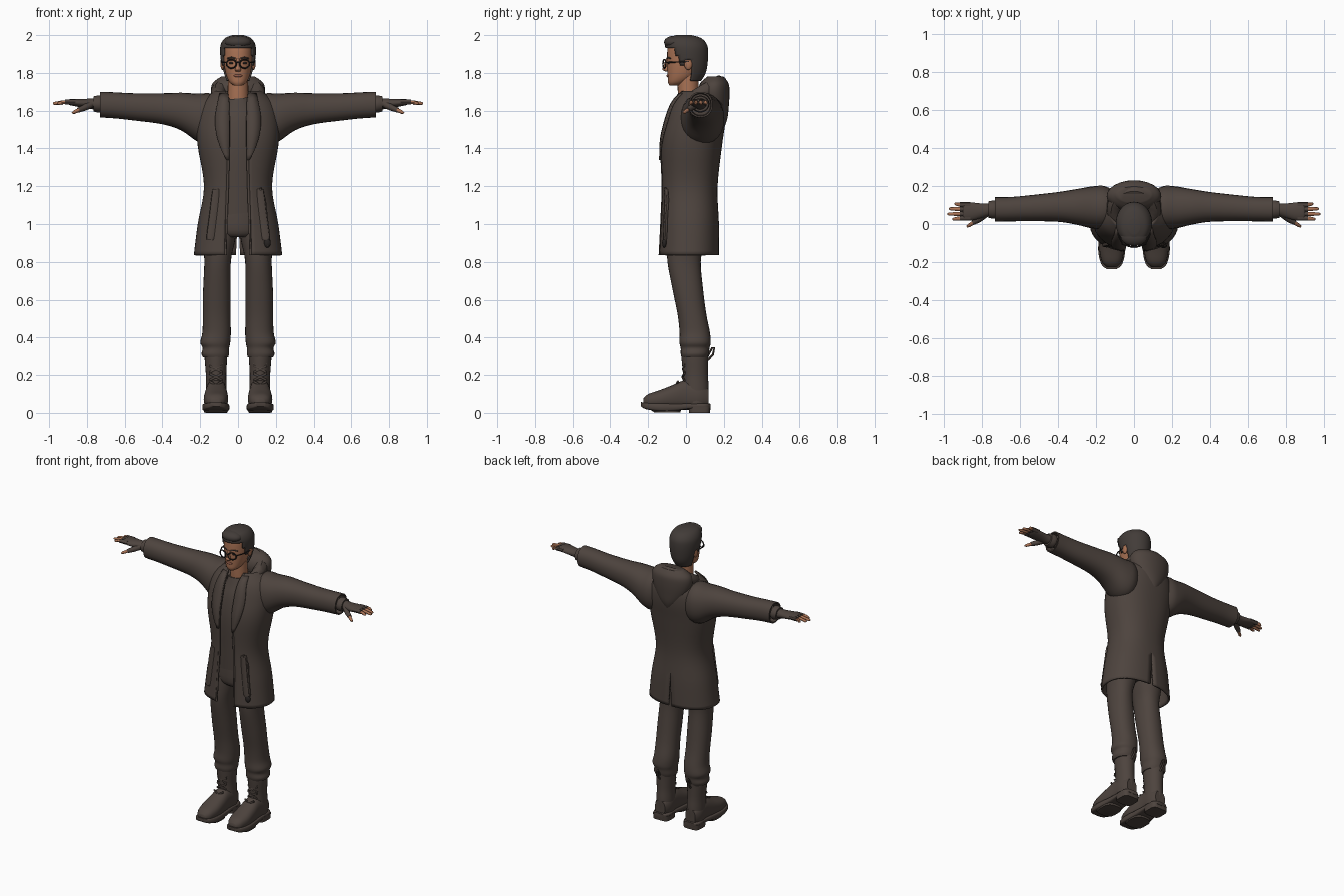
import bpy, bmesh, math
from mathutils import Vector

old = bpy.data.objects.get("Cube")
if old:
    bpy.data.objects.remove(old, do_unlink=True)


def material(name, rgb):
    m = bpy.data.materials.new(name)
    m.use_nodes = True
    m.diffuse_color = (*rgb, 1)
    m.node_tree.nodes["Principled BSDF"].inputs["Base Color"].default_value = (*rgb, 1)
    return m


CLOTH = material("dark brown cloth", (0.075, 0.057, 0.048))
HAIR = material("dark hair", (0.055, 0.045, 0.04))
SKIN = material("warm skin", (0.40, 0.17, 0.09))
LIP = material("lip brown", (0.27, 0.10, 0.065))
BLACK = material("black frame", (0.02, 0.017, 0.016))
PARTS = []


def finish(name, bm, mat, mirror=False, thick=0):
    bmesh.ops.recalc_face_normals(bm, faces=bm.faces)
    me = bpy.data.meshes.new(name)
    bm.to_mesh(me)
    bm.free()
    return register(name, me, mat, mirror, thick)


def register(name, me, mat, mirror=False, thick=0):
    me.materials.clear()
    me.materials.append(mat)
    ob = bpy.data.objects.new(name, me)
    bpy.context.collection.objects.link(ob)
    if mirror:
        ob.modifiers.new("Mirror", "MIRROR")
    if thick:
        s = ob.modifiers.new("Solidify", "SOLIDIFY")
        s.thickness, s.offset = thick, 0
    PARTS.append(ob)
    return ob


def smooth(rows, k=4):
    """Catmull-Rom interpolation of section rows."""
    out = []
    for i in range(len(rows) - 1):
        quad = [rows[max(0, i - 1)], rows[i], rows[i + 1], rows[min(len(rows) - 1, i + 2)]]
        for s in range(k):
            t = s / k
            out.append([0.5 * (2*b + (c - a)*t + (2*a - 5*b + 4*c - d)*t*t + (3*b - a - 3*c + d)*t**3)
                        for a, b, c, d in zip(*quad)])
    return out + [list(rows[-1])]


def power(v, p):
    return math.copysign(abs(v) ** (2 / p), v)


def skin_grid(bm, rings, closed):
    vs = [[bm.verts.new(p) for p in r] for r in rings]
    n = len(vs[0])
    for a, b in zip(vs, vs[1:]):
        for i in range(n if closed else n - 1):
            j = (i + 1) % n
            bm.faces.new((a[i], a[j], b[j], b[i]))
    return vs


def loft(name, axis, rows, mat, mirror=False, p=2.0, n=24, k=4, tail=(), tilt=0, keep=None, thick=0):
    """Rows: position on axis, centre u, centre v, radius u, radius v."""
    rings = []
    for t, cu, cv, ru, rv in smooth(rows, k) + [list(r) for r in tail]:
        ring = []
        for i in range(n):
            a = 2 * math.pi * i / n
            u, v = cu + ru * power(math.cos(a), p), cv + rv * power(math.sin(a), p)
            ring.append({"x": (t, u, v), "y": (u, t, v), "z": (u, v, t + tilt * u)}[axis])
        rings.append(ring)
    bm = bmesh.new()
    vs = skin_grid(bm, rings, True)
    bm.faces.new(vs[0])
    bm.faces.new(vs[-1])
    if keep:
        drop = [f for f in bm.faces if not keep(f.calc_center_median())]
        bmesh.ops.delete(bm, geom=drop, context="FACES")
    return finish(name, bm, mat, mirror, thick)


def tube(name, pts, radius, mat, mirror=False, radii=None, cyclic=False):
    cu = bpy.data.curves.new(name, "CURVE")
    cu.dimensions, cu.bevel_depth, cu.bevel_resolution = "3D", radius, 2
    cu.use_fill_caps = True
    sp = cu.splines.new("POLY")
    sp.points.add(len(pts) - 1)
    for i, q in enumerate(pts):
        sp.points[i].co = (*q, 1)
        sp.points[i].radius = radii[i] if radii else 1
    sp.use_cyclic_u = cyclic
    ob = bpy.data.objects.new(name, cu)
    bpy.context.collection.objects.link(ob)
    bpy.context.view_layer.update()
    me = bpy.data.meshes.new_from_object(ob.evaluated_get(bpy.context.evaluated_depsgraph_get()))
    bpy.data.objects.remove(ob, do_unlink=True)
    return register(name, me, mat, mirror)


def ball(name, centre, size, mat, mirror=False):
    bm = bmesh.new()
    bmesh.ops.create_uvsphere(bm, u_segments=20, v_segments=12, radius=1)
    for v in bm.verts:
        v.co = Vector(c + s * q for c, s, q in zip(centre, size, v.co))
    return finish(name, bm, mat, mirror)


# Coat body: an open half shell with front opening and back vent, mirrored
COAT_P = 2.3
COAT = smooth([  # height, half width, centre y, half depth, opening
    (.835, .228, .015, .155, .066), (1.0, .207, .018, .15, .062), (1.2, .174, .018, .143, .055),
    (1.42, .208, .028, .157, .05), (1.55, .212, .05, .153, .05), (1.64, .185, .065, .135, .052),
    (1.70, .12, .075, .10, .06)], 5)


def coat_at(z):
    for a, b in zip(COAT, COAT[1:]):
        if a[0] <= z <= b[0]:
            t = (z - a[0]) / (b[0] - a[0])
            return [p + (q - p) * t for p, q in zip(a, b)]
    return COAT[0] if z < COAT[0][0] else COAT[-1]


def coat_y(x, z):
    _, rx, cy, ry, _ = coat_at(z)
    return cy - ry * (1 - min(1, abs(x) / rx) ** COAT_P) ** (1 / COAT_P)


rings = []
for z, rx, cy, ry, gap in COAT:
    vent = max(0, .05 * (1.06 - z))
    a0 = math.asin((gap / rx) ** (COAT_P / 2))
    a1 = math.pi - math.asin((vent / rx) ** (COAT_P / 2))
    angles = [a0 + (a1 - a0) * i / 24 for i in range(25)]
    rings.append([(max(0, rx * power(math.sin(a), COAT_P)) if a < 3.141 else 0,
                   cy - ry * power(math.cos(a), COAT_P), z) for a in angles])
bm = bmesh.new()
skin_grid(bm, rings, False)
finish("coat_body", bm, CLOTH, True, .012)

# Lapels folded back over the chest
bm = bmesh.new()
rows = []
for i in range(13):
    z = 1.34 + .35 * i / 12
    g = coat_at(z)[4]
    w = .075 * math.sin(math.pi * min(1, .04 + i / 15)) ** .8
    rows.append([(g - .004 + w * s, coat_y(g + w * s, z) - .010 - .006 * s, z) for s in (0, .5, 1)])
skin_grid(bm, rows, False)
finish("lapel", bm, CLOTH, True, .008)

# Coat front edging, pocket welts and hanging strap
tube("front_placket", [(r[4], coat_y(r[4], r[0]) - .002, r[0]) for r in COAT], .007, CLOTH, True)
loft("pocket_welt", "z", [(z, x, coat_y(x, z) - .004, w, .012) for z, x, w in
     ((.915, .145, .012), (.93, .143, .024), (1.05, .128, .024), (1.17, .115, .022), (1.185, .114, .012))],
     CLOTH, True, p=3, n=12)
tube("pocket_strap", [(x, coat_y(x, z) - .014, z) for x, z in
     ((.118, 1.19), (.14, 1.13), (.152, 1.02), (.163, .93), (.155, .885))], .008, CLOTH)
ball("strap_buckle", (.155, coat_y(.155, .9) - .012, .90), (.018, .012, .025), BLACK)

# Sleeves with hollow cuffs
loft("sleeve", "x", [(.08, .09, 1.57, .07, .10), (.15, .088, 1.56, .11, .132), (.21, .087, 1.562, .112, .128),
     (.30, .09, 1.595, .094, .10), (.40, .09, 1.61, .078, .082), (.55, .083, 1.62, .068, .072),
     (.65, .078, 1.628, .064, .069), (.73, .077, 1.632, .064, .068)], CLOTH, True, p=2.2,
     tail=[(.73, .077, 1.632, .056, .06), (.69, .077, 1.632, .052, .056)])

# Hood: a roll about the neck and a bag hanging behind
arc = [math.radians(28 + 304 * i / 24) for i in range(25)]
tube("hood_roll", [(.105 * math.sin(a), .075 - .10 * math.cos(a), 1.69 - .05 * math.cos(a)) for a in arc],
     .045, CLOTH, radii=[.45 + .6 * math.sin((a - .45) / 5.4 * math.pi) ** .7 if .46 < a < 5.8 else .4 for a in arc])
loft("hood_bag", "z", [(1.51, 0, .19, .012, .012), (1.56, 0, .177, .065, .042), (1.62, 0, .158, .115, .068),
     (1.69, 0, .147, .142, .083), (1.745, 0, .15, .135, .075), (1.78, 0, .155, .09, .042)], CLOTH)

# Shirt and neck
loft("shirt", "z", [(1.055, 0, .01, .14, .115), (1.2, 0, .01, .14, .12), (1.4, 0, .02, .14, .135),
     (1.54, 0, .03, .12, .125), (1.62, 0, .025, .085, .09), (1.665, 0, .02, .064, .068)], CLOTH, p=2.4, tilt=.1)
loft("neck", "z", [(1.60, 0, .02, .06, .058), (1.68, 0, .012, .055, .055), (1.80, 0, .01, .054, .055)], SKIN)

# Head, nose, ears and face details
loft("head", "z", [(1.733, 0, -.062, .022, .025), (1.75, 0, -.045, .044, .05), (1.785, 0, -.022, .062, .075),
     (1.84, 0, -.006, .074, .094), (1.89, 0, -.002, .077, .098), (1.94, 0, 0, .074, .095),
     (1.975, 0, 0, .05, .07), (1.985, 0, 0, .02, .03)], SKIN, p=2.15, n=28)
loft("nose", "z", [(1.808, 0, -.098, .012, .012), (1.818, 0, -.106, .017, .019), (1.835, 0, -.103, .011, .017),
     (1.875, 0, -.095, .008, .011)], SKIN, n=12)
ball("ear", (.082, .012, 1.85), (.011, .022, .034), SKIN, True)
ball("eye", (.034, -.091, 1.852), (.013, .006, .006), BLACK, True)
ball("lips", (0, -.094, 1.785), (.023, .009, .008), LIP)
tube("eyebrow", [(.014, -.101, 1.876), (.035, -.096, 1.882), (.055, -.082, 1.876)], .004, HAIR, True)


def hairline(c):
    line = 1.935 if c.y < -.06 else 1.895 if c.y < -.035 else 1.84 if c.y < 0 else 1.865 if c.y < .025 else 1.76
    return c.z > line


# Short hair with a raised fringe
loft("hair", "z", [(1.755, 0, .012, .054, .06), (1.80, 0, .016, .07, .083), (1.85, 0, .012, .083, .097),
     (1.91, 0, .006, .09, .106), (1.95, 0, 0, .086, .105), (1.98, 0, -.008, .066, .085),
     (1.995, 0, -.012, .03, .04)], HAIR, n=40, k=6, keep=hairline, thick=.01)
ball("hair_fringe", (0, -.066, 1.962), (.07, .05, .034), HAIR)

# Round spectacles
tube("spectacle_rim", [(.035 + .026 * math.cos(i * math.pi / 10), -.114 + .008 * math.cos(i * math.pi / 10),
     1.848 + .023 * math.sin(i * math.pi / 10)) for i in range(20)], .004, BLACK, True, cyclic=True)
tube("spectacle_bridge", [(-.011, -.118, 1.853), (0, -.122, 1.857), (.011, -.118, 1.853)], .0035, BLACK)
tube("spectacle_arm", [(.061, -.106, 1.855), (.082, -.06, 1.857), (.09, .015, 1.86)], .0035, BLACK, True)

# Fingerless gloves and hands
loft("glove", "x", [(.69, .077, 1.635, .036, .034), (.76, .075, 1.636, .034, .03), (.80, .07, 1.638, .038, .025),
     (.85, .066, 1.642, .047, .021), (.89, .066, 1.645, .045, .016), (.90, .066, 1.645, .04, .01)], CLOTH, True)
loft("glove_cuff", "x", [(.725, .076, 1.635, .046, .043), (.74, .076, 1.635, .048, .045),
     (.765, .076, 1.636, .043, .04)], CLOTH, True)
for i, (y, tip) in enumerate(((.031, .955), (.054, .98), (.078, .972), (.101, .943))):
    far = y + (y - .066) * .15
    tube(f"finger_{i + 1}", [(.88, y, 1.645), (.93, (y + far) / 2, 1.644), (tip - .008, far, 1.638), (tip, far, 1.637)],
         .0105, SKIN, True, radii=[1, .95, .8, .4])
    tube(f"glove_finger_{i + 1}", [(.86, y, 1.645), (.915, y, 1.645)], .0135, CLOTH, True)
tube("glove_thumb", [(.78, .055, 1.632), (.815, .025, 1.615), (.845, .008, 1.603)], .017, CLOTH, True, radii=[1.2, 1, .8])
tube("thumb", [(.84, .01, 1.605), (.868, -.008, 1.592), (.878, -.014, 1.588)], .011, SKIN, True, radii=[1, .85, .4])

# Trousers: hips and legs gathered over the boots
loft("trouser_hips", "z", [(.93, 0, .012, .10, .09), (.97, 0, .012, .15, .115), (1.12, 0, .015, .145, .115)], CLOTH)
loft("trouser_leg", "z", [(.295, .118, .045, .066, .068), (.315, .12, .046, .073, .074), (.345, .117, .048, .07, .076),
     (.375, .12, .048, .079, .083), (.43, .113, .046, .075, .08), (.52, .113, .032, .073, .076),
     (.64, .112, .012, .073, .08), (.8, .108, -.01, .07, .088), (.9, .1, 0, .082, .098), (.98, .08, .01, .075, .1)],
     CLOTH, True, p=2.2, n=28)

# Boots: shaft, foot, sole, heel, laces and pull loop
loft("boot_shaft", "z", [(.05, .115, .055, .055, .062), (.13, .115, .052, .055, .068), (.2, .116, .05, .054, .066),
     (.28, .117, .047, .059, .07), (.31, .117, .047, .06, .072)], CLOTH, True)
loft("boot_foot", "y", [(-.226, .117, .055, .025, .02), (-.20, .117, .063, .05, .036), (-.14, .117, .07, .064, .05),
     (-.07, .116, .082, .062, .065), (0, .115, .095, .056, .08), (.07, .115, .09, .056, .075),
     (.118, .115, .08, .038, .05)], CLOTH, True, p=2.4)
loft("boot_sole", "y", [(-.237, .117, .045, .025, .012), (-.21, .117, .036, .055, .017), (-.14, .117, .03, .071, .022),
     (-.06, .116, .03, .066, .02), (.03, .115, .036, .058, .014), (.10, .115, .036, .058, .014),
     (.13, .115, .036, .034, .012)], CLOTH, True, p=5)
loft("boot_heel", "z", [(0, .115, .072, .058, .055), (.035, .115, .072, .06, .058)], CLOTH, True, p=4)
loft("boot_tread", "z", [(.003, .117, -.10, .062, .07), (.03, .117, -.11, .066, .09)], CLOTH, True, p=3)
for i in range(4):
    z, y = .13 + .042 * i, -.028 + .003 * i - (.03 if i == 0 else 0)
    for s in (-1, 1):
        tube(f"boot_lace_{i + 1}_{'in' if s < 0 else 'out'}", [(.117 - .034 * s, y + .016, z),
             (.117, y + .006, z + .018), (.117 + .034 * s, y + .016, z + .036)], .006, CLOTH, True)
tube("boot_pull_loop", [(.117, .115, .28), (.117, .142, .31), (.117, .15, .345), (.117, .138, .345), (.117, .115, .305)],
     .006, CLOTH, True)

# Smooth shading with crisp edges kept
bpy.ops.object.select_all(action="DESELECT")
for ob in PARTS:
    ob.select_set(True)
bpy.context.view_layer.objects.active = PARTS[0]
bpy.ops.object.shade_smooth_by_angle(angle=math.radians(45))
